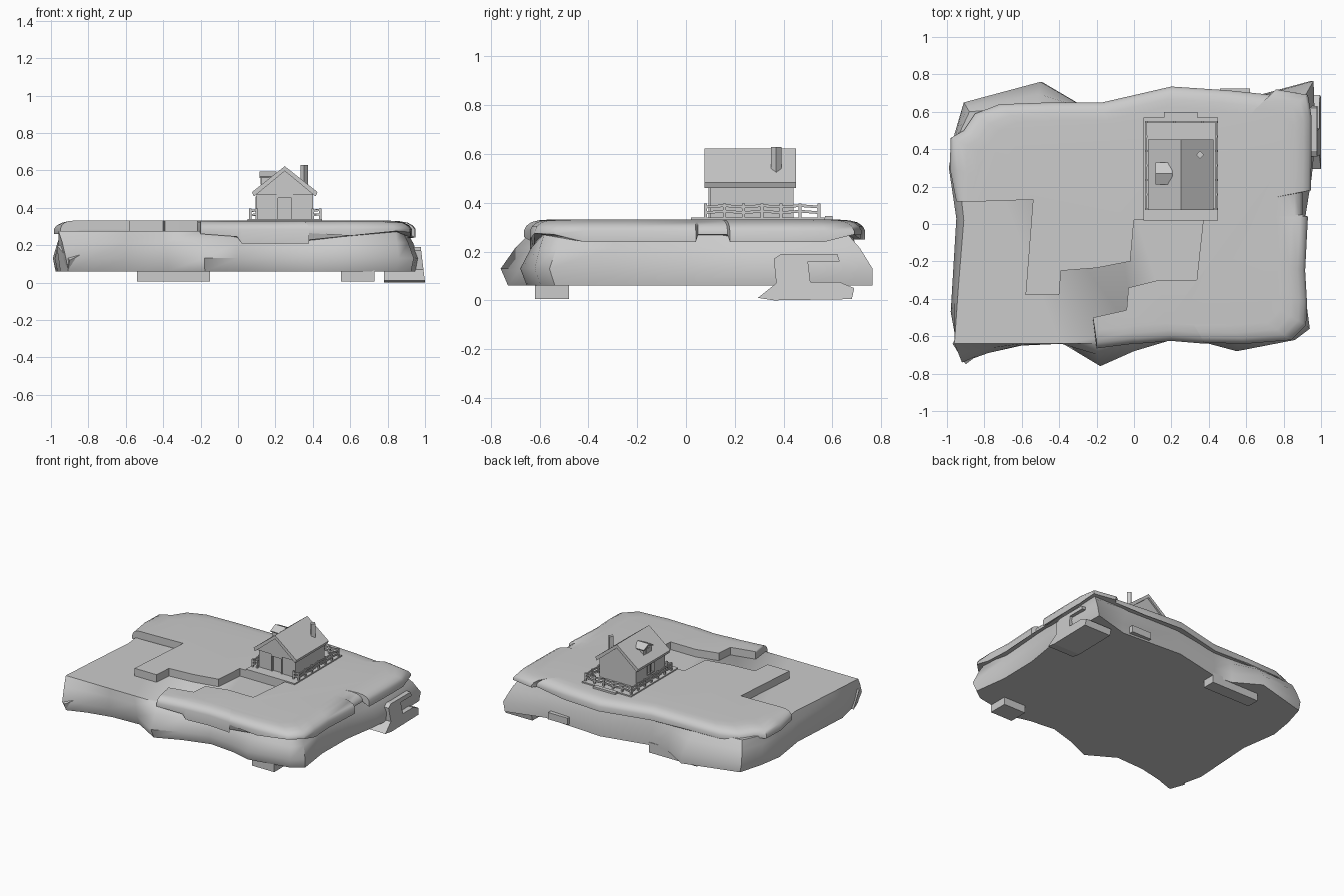
import bpy, bmesh, math
from mathutils import Vector


def finish(name, bm, smooth=None):
    bmesh.ops.recalc_face_normals(bm, faces=bm.faces)
    me = bpy.data.meshes.new(name)
    bm.to_mesh(me)
    bm.free()
    ob = bpy.data.objects.new(name, me)
    bpy.context.collection.objects.link(ob)
    if smooth:
        bpy.ops.object.select_all(action='DESELECT')
        ob.select_set(True)
        bpy.context.view_layer.objects.active = ob
        bpy.ops.object.shade_smooth_by_angle(angle=math.radians(smooth))
    return ob


def loft(name, rings, smooth=None):
    bm = bmesh.new()
    vs = [[bm.verts.new(p) for p in r] for r in rings]
    n = len(vs[0])
    for a, b in zip(vs, vs[1:]):
        for i in range(n):
            j = (i + 1) % n
            bm.faces.new((a[i], a[j], b[j], b[i]))
    caps = [bm.faces.new(vs[0]), bm.faces.new(vs[-1])]
    bm.normal_update()
    bmesh.ops.triangulate(bm, faces=caps, ngon_method='EAR_CLIP')
    return finish(name, bm, smooth)


def box(name, x0, x1, y0, y1, z0, z1):
    q = [(x0, y0), (x1, y0), (x1, y1), (x0, y1)]
    return loft(name, [[(x, y, z) for x, y in q] for z in (z0, z1)])


def prism_y(name, prof, y0, y1):
    return loft(name, [[(x, y, z) for x, z in prof] for y in (y0, y1)])


def prism_x(name, prof, x0, x1, lean=0.0):
    return loft(name, [[(x - k * lean * z, y, z) for y, z in prof] for k, x in ((0, x0), (1, x1))])


# rocky island base: top outline and foot outline side by side
base = [(-.96, -.64, -.92, -.74), (-.78, -.64, -.78, -.69), (-.6, -.64, -.6, -.65),
        (-.4, -.64, -.38, -.64), (-.2, -.64, -.18, -.76), (0, -.58, .0, -.68),
        (.2, -.56, .2, -.62), (.4, -.57, .4, -.64), (.56, -.59, .55, -.68), (.84, -.58, .86, -.62),
        (.88, -.5, .94, -.56), (.87, -.3, .905, -.3), (.87, 0, .91, 0), (.88, .25, .95, .25),
        (.9, .42, .97, .45), (.9, .66, .96, .765), (.6, .66, .68, .69), (.2, .68, .2, .72),
        (-.17, .62, -.17, .64), (-.32, .62, -.31, .65), (-.52, .63, -.5, .76),
        (-.88, .6, -.91, .65), (-.95, .45, -.96, .48), (-.94, .3, -.99, .3),
        (-.91, .02, -.95, .03), (-.94, -.35, -.98, -.47)]
top = [(a, b, .275) for a, b, c, d in base]
upper = [(a * .5 + c * .5, b * .5 + d * .5, .215) for a, b, c, d in base]
mid = [(c, d, .13) for a, b, c, d in base]
low = [(c * .985, d * .96 if d < 0 else d, .06) for a, b, c, d in base]
loft("island_rock", [low, mid, upper, top], 50)

# grass layer: outer rim (x, y, skirt bottom) and stepped edge along the path
rim = [(-.2, -.665, .26), (-.005, -.64, .245), (.02, -.64, .21), (.2, -.625, .21), (.38, -.64, .21),
       (.375, -.635, .265), (.6, -.64, .25), (.84, -.62, .275), (.92, -.54, .27), (.925, -.42, .24),
       (.915, -.25, .24), (.93, .04, .24), (.9, .05, .27), (.9, .17, .27), (.945, .18, .24),
       (.95, .4, .24), (.95, .57, .24), (.93, .69, .27), (.76, .72, .27), (.74, .69, .27),
       (.5, .715, .25), (.2, .735, .25), (-.17, .65, .25), (-.45, .65, .26), (-.72, .64, .26),
       (-.85, .59, .26), (-.91, .5, .26), (-.98, .46, .26), (-.985, .3, .26), (-.95, .12, .26)]
path = [(-.84, .12), (-.54, .13), (-.58, -.38), (-.4, -.38), (-.39, -.25), (-.2, -.235),
        (-.02, -.2), (0, .022), (.37, .022), (.335, -.3), (.13, -.3), (-.03, -.34),
        (-.04, -.46), (-.22, -.5)]
rings = []
for k, (s, z) in enumerate([(1, 0), (1, .285), (.985, .305), (.955, .32), (.91, .328), (.85, .331)]):
    r = []
    for i, (x, y, d) in enumerate(rim):
        # the ends of the rim stay in line with the path edge
        if i == 0:
            r.append((x, y * s, z if k else d))
        elif i == len(rim) - 1:
            r.append((x * (1 + s) / 2, y, z if k else d))
        else:
            r.append((x * s, y * s, z if k else d))
    r += [(x, y, z if k else .265) for x, y in path]
    rings.append(r)
loft("grass_layer", rings, 40)

# loose rock chunks around the foot
box("rock_front", .55, .73, -.62, -.48, .005, .08)
box("rock_back_low", -.54, -.15, .55, .645, .005, .08)
box("rock_back_side", .46, .62, .6, .725, .075, .125)
prism_x("rock_right", [(.36, .17), (.39, .19), (.62, .19), (.63, .16), (.5, .16), (.51, .075),
                       (.63, .075), (.69, .05), (.68, .005), (.36, 0), (.295, .01), (.37, .07)],
        .78, 1.0, .12)
loft("rock_front_left", [[(-.9, -.75, .12), (-.97, -.64, .2), (-.78, -.66, .18)],
                         [(-.91, -.71, .06), (-.95, -.6, .06), (-.78, -.64, .06)]])

# house: deck and walls with a door opening, roofed by a slab pair
box("deck", .05, .45, .02, .57, .31, .34)
box("back_step", .16, .34, .57, .6, .31, .345)
box("wall_back", .1, .4, .425, .44, .34, .5)
box("right_wall", .385, .4, .1, .44, .34, .5)
# left wall built around its window
box("left_wall_front", .1, .115, .1, .24, .34, .5)
box("left_wall_back", .1, .115, .31, .44, .34, .5)
box("left_wall_sill", .1, .115, .24, .31, .34, .385)
box("left_wall_lintel", .1, .115, .24, .31, .455, .5)
box("left_glass", .11, .113, .24, .31, .385, .455)
for z in (.38, .452):
    box("window_trim", .094, .1, .235, .315, z, z + .008)
for y in (.235, .272, .307):
    box("window_bar", .094, .1, y, y + .007, .38, .46)
for s in (-1, 1):
    c = .25
    # front wall beside the door
    xa, xb = sorted((c + s * .15, c + s * .035))
    box("front_wall", xa, xb, .1, .115, .34, .48)
    xa, xb = sorted((c + s * .036, c + s * .044))
    box("door_jamb", xa, xb, .092, .11, .34, .46)
    # roof slope
    prism_y("roof_slope", [(c, .622), (c + s * .175, .484), (c + s * .165, .46), (c, .596)], .075, .452)
box("door_lintel", .206, .294, .092, .115, .452, .48)
box("door", .215, .285, .11, .12, .34, .452)
box("gable_beam", .13, .37, .085, .105, .48, .49)
for name, y in (("front_gable", .085), ("back_gable", .425)):
    prism_y(name, [(.1, .47), (.4, .47), (.4, .49), (.25, .61), (.1, .49)], y, y + .015)

# dormer on the left slope
prism_x("dormer", [(.225, .5), (.315, .5), (.315, .565), (.27, .58), (.225, .565)], .125, .205)
for s in (-1, 1):
    prism_x("dormer_roof", [(.27, .594), (.27 + s * .058, .567), (.27 + s * .055, .559), (.27, .582)],
            .115, .205)
box("dormer_window", .121, .126, .25, .29, .525, .56)

# diamond-section chimney
loft("chimney", [[(.353 + .02 * math.cos(a * math.pi / 2), .37 + .022 * math.sin(a * math.pi / 2), z)
                  for a in range(4)] for z in (.5, .628)])


# fence on the left, right and back of the deck
def fence_run(a, b, count):
    a, b = Vector(a), Vector(b)
    for i in range(count + 1):
        p = a.lerp(b, i / count)
        box("fence_post", p.x - .006, p.x + .006, p.y - .006, p.y + .006, .335, .397)
        if i < count:
            q = a.lerp(b, (i + 1) / count)
            n = Vector((b.y - a.y, a.x - b.x)).normalized() * .004
            w = .003 if i % 2 else -.003
            for z in (.357, .38):
                loft("fence_rail", [[(e.x + k * n.x, e.y + k * n.y, z + h + t) for k, h in
                                     ((-1, 0), (1, 0), (1, .011), (-1, .011))]
                                    for e, t in ((p, w), (q, -w))])


fence_run((.065, .08), (.065, .545), 6)
fence_run((.44, .08), (.44, .545), 6)
fence_run((.065, .545), (.44, .545), 5)
fence_run((.065, .08), (.1, .08), 1)
fence_run((.4, .08), (.44, .08), 1)
